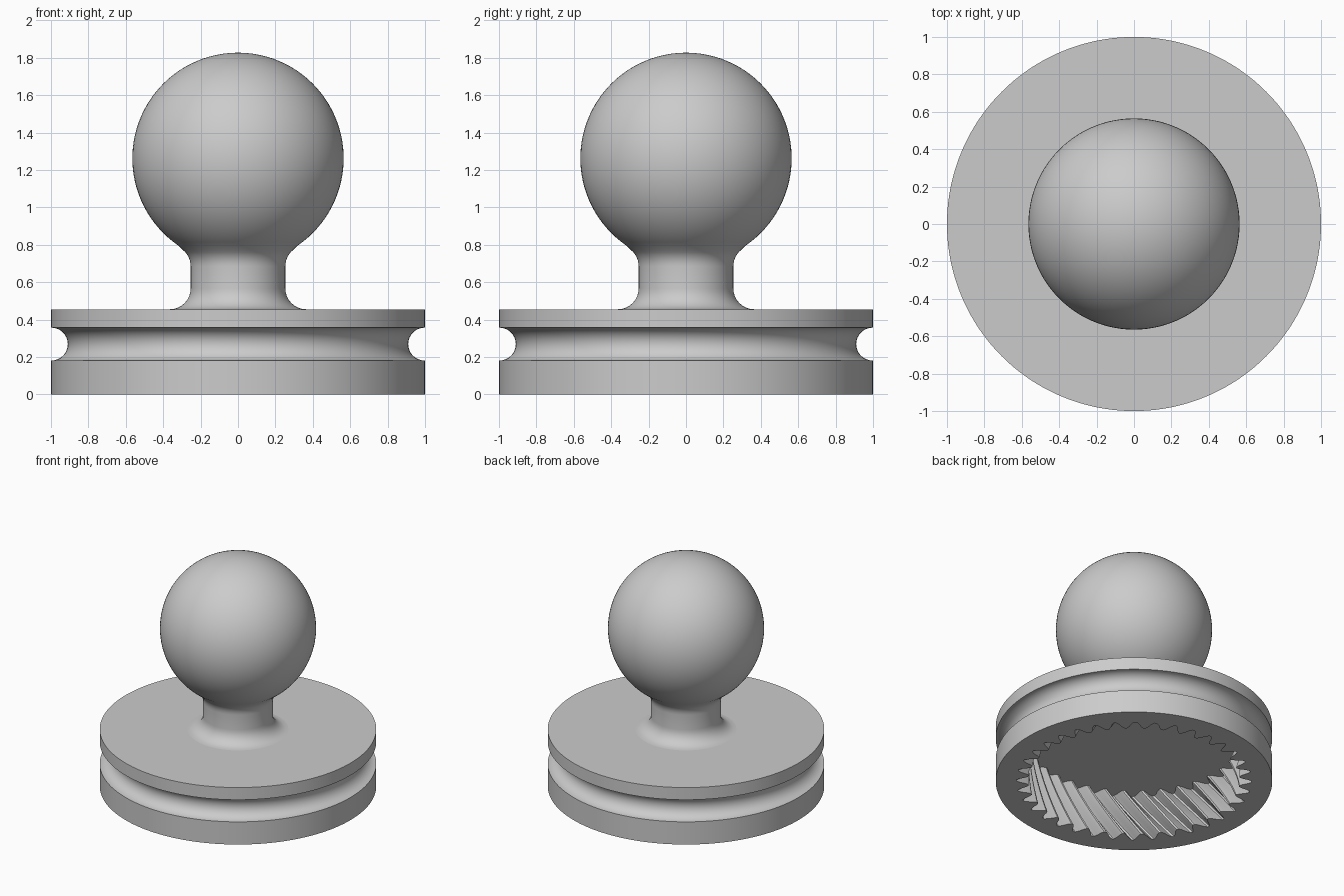
import bpy, bmesh
from math import sin, cos, pi, radians

old = bpy.data.objects.get("Cube")
if old:
    bpy.data.objects.remove(old)

grey = bpy.data.materials.new("plain_grey")
grey.use_nodes = True
colour = (0.6, 0.6, 0.6, 1)
grey.diffuse_color = colour
grey.node_tree.nodes["Principled BSDF"].inputs["Base Color"].default_value = colour

TEETH, STEPS = 36, 8
TOOTH = [0, 0, 0.3, 0.75, 1, 1, 0.75, 0.3]   # one tooth, root to tip
ROOT, TIP, DEPTH, TWIST = 0.85, 0.765, 0.36, radians(20)


def ring(bm, radius, z, count, turn=0):
    """Ring of vertices; radius is a number or a function of the index."""
    verts = []
    for i in range(count):
        r = radius(i) if callable(radius) else radius
        a = 2 * pi * i / count + turn
        verts.append(bm.verts.new((r * cos(a), r * sin(a), z)))
    return verts


def skin(name, bm, rings):
    """Join successive rings with quads and cap both ends."""
    for a, b in zip(rings, rings[1:]):
        n = len(a)
        for i in range(n):
            j = (i + 1) % n
            bm.faces.new((a[i], a[j], b[j], b[i]))
    bm.faces.new(rings[0])
    bm.faces.new(rings[-1])
    bmesh.ops.recalc_face_normals(bm, faces=bm.faces)
    mesh = bpy.data.meshes.new(name)
    bm.to_mesh(mesh)
    bm.free()
    obj = bpy.data.objects.new(name, mesh)
    bpy.context.collection.objects.link(obj)
    mesh.materials.append(grey)
    bpy.ops.object.select_all(action="DESELECT")
    obj.select_set(True)
    bpy.context.view_layer.objects.active = obj
    bpy.ops.object.shade_smooth_by_angle(angle=radians(30))
    return obj


def arc(cr, cz, rad, start, end, n):
    """Profile arc as (radius, height) points; angles in degrees."""
    out = []
    for k in range(n + 1):
        a = radians(start + (end - start) * k / n)
        out.append((cr + rad * cos(a), cz + rad * sin(a)))
    return out


# Grooved disc with a twisted internal gear cut up from below
bm = bmesh.new()
count = TEETH * STEPS
profile = [(1, 0.455), (1, 0.357)]
profile += arc(0.998, 0.269, 0.088, 90, 270, 16)
profile += [(1, 0.181), (1, 0)]
rings = [ring(bm, r, z, count) for r, z in profile]
gear = lambda i: ROOT + (TIP - ROOT) * TOOTH[i % STEPS]
for k in range(9):
    t = k / 8
    rings.append(ring(bm, gear, DEPTH * t, count, TWIST * t))
skin("grooved_disc", bm, rings)

# Ball knob on a flared neck
bm = bmesh.new()
profile = arc(0.365, 0.567, 0.112, 270, 180, 8)
profile += arc(0.365, 0.685, 0.112, 180, 130, 6)
profile += arc(0, 1.262, 0.565, -56, 89, 40)
skin("ball_knob", bm, [ring(bm, r, z, 96) for r, z in profile])
